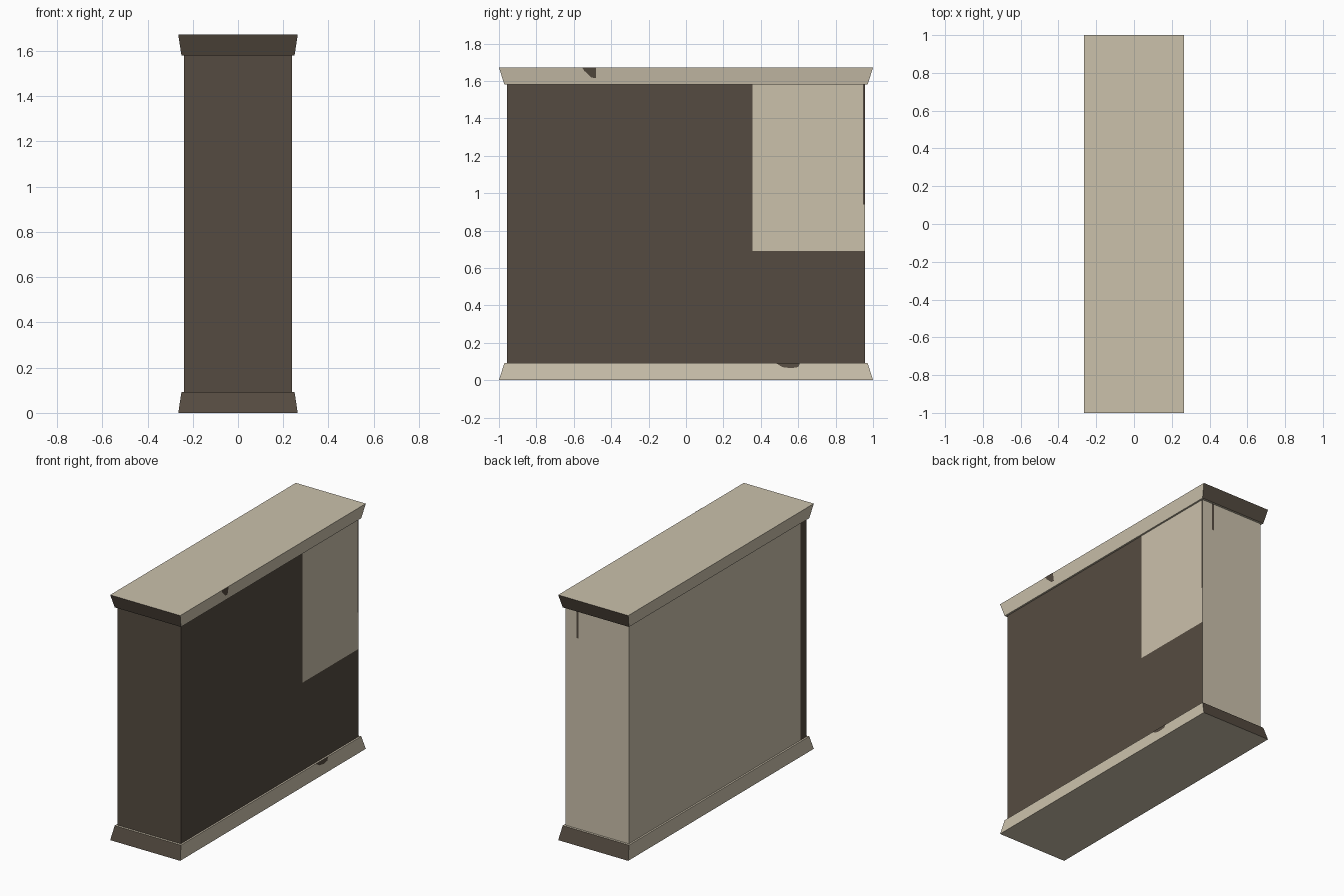
import bpy, bmesh
from mathutils import Vector

if "Cube" in bpy.data.objects:
    bpy.data.objects.remove(bpy.data.objects["Cube"])

def material(name, rgb):
    m = bpy.data.materials.new(name)
    m.diffuse_color = (*rgb, 1)
    m.use_nodes = True
    m.node_tree.nodes["Principled BSDF"].inputs["Base Color"].default_value = m.diffuse_color
    return m

BEIGE = material("beige", (0.597, 0.533, 0.410))
DARK = material("dark brown", (0.091, 0.071, 0.052))
HX, HY = 0.238, 0.956            # body half sizes
Z0, Z1, TOP = 0.092, 1.58, 1.672  # trim and body heights

def finish(bm, name, is_dark):
    """Colour faces by rule and make the object."""
    bm.normal_update()
    for f in bm.faces:
        f.material_index = int(is_dark(f.normal, f.calc_center_median()))
    me = bpy.data.meshes.new(name)
    bm.to_mesh(me)
    bm.free()
    me.materials.append(BEIGE)
    me.materials.append(DARK)
    ob = bpy.data.objects.new(name, me)
    bpy.context.collection.objects.link(ob)

def frustum(z0, hx0, hy0, z1, hx1, hy1):
    """Box whose bottom and top rectangles may differ."""
    bm = bmesh.new()
    bmesh.ops.create_cube(bm, size=2)
    for v in bm.verts:
        hx, hy, z = (hx1, hy1, z1) if v.co.z > 0 else (hx0, hy0, z0)
        v.co = Vector((v.co.x * hx, v.co.y * hy, z))
    return bm

# Body, cut along the borders of its colour areas
body = frustum(Z0, HX, HY, Z1, HX, HY)
cuts = [(1, -0.892), (1, 0.355), (1, 0.947), (2, 0.69), (2, 0.94),
        (2, 1.39), (0, 0.143), (0, 0.158)]
for axis, pos in cuts:
    co, no = Vector(), Vector()
    co[axis], no[axis] = pos, 1
    bmesh.ops.bisect_plane(body, geom=body.verts[:] + body.edges[:] + body.faces[:],
                           plane_co=co, plane_no=no)

def body_dark(n, c):
    if n.x > 0.5:    # right side: dark with a beige upper back patch
        return not (c.y > 0.355 and c.z > 0.69 and (c.y < 0.947 or c.z < 0.94))
    if n.x < -0.5:   # left side: beige with a dark front strip
        return c.y < -0.892
    if n.y > 0.5:    # back: beige with a small dark streak
        return 0.143 < c.x < 0.158 and c.z > 1.39
    return n.y < -0.5

finish(body, "body", body_dark)

# Flared base and cap, dark on both ends
def trim_dark(n, c):
    return abs(n.y) > 0.5

finish(frustum(0, 0.264, 1.0, Z0, 0.25, 0.971), "base_trim", trim_dark)
finish(frustum(Z1, 0.25, 0.971, TOP, 0.264, 1.0), "top_trim", trim_dark)

# Dark marks lying on the sloping right sides of the trims
def mark(name, outline):
    bm = bmesh.new()
    verts = []
    for y, z in outline:
        h = min(z, TOP - z)
        verts.append(bm.verts.new((0.264 - 0.014 * h / Z0 + 0.0015, y, z)))
    bm.faces.new(verts)
    finish(bm, name, lambda n, c: True)

mark("top_mark", [(-0.48, 1.615), (-0.48, TOP), (-0.555, TOP),
                  (-0.545, 1.655), (-0.505, 1.618)])
mark("base_mark", [(0.48, Z0), (0.515, 0.07), (0.56, 0.064),
                   (0.60, 0.07), (0.61, Z0)])
